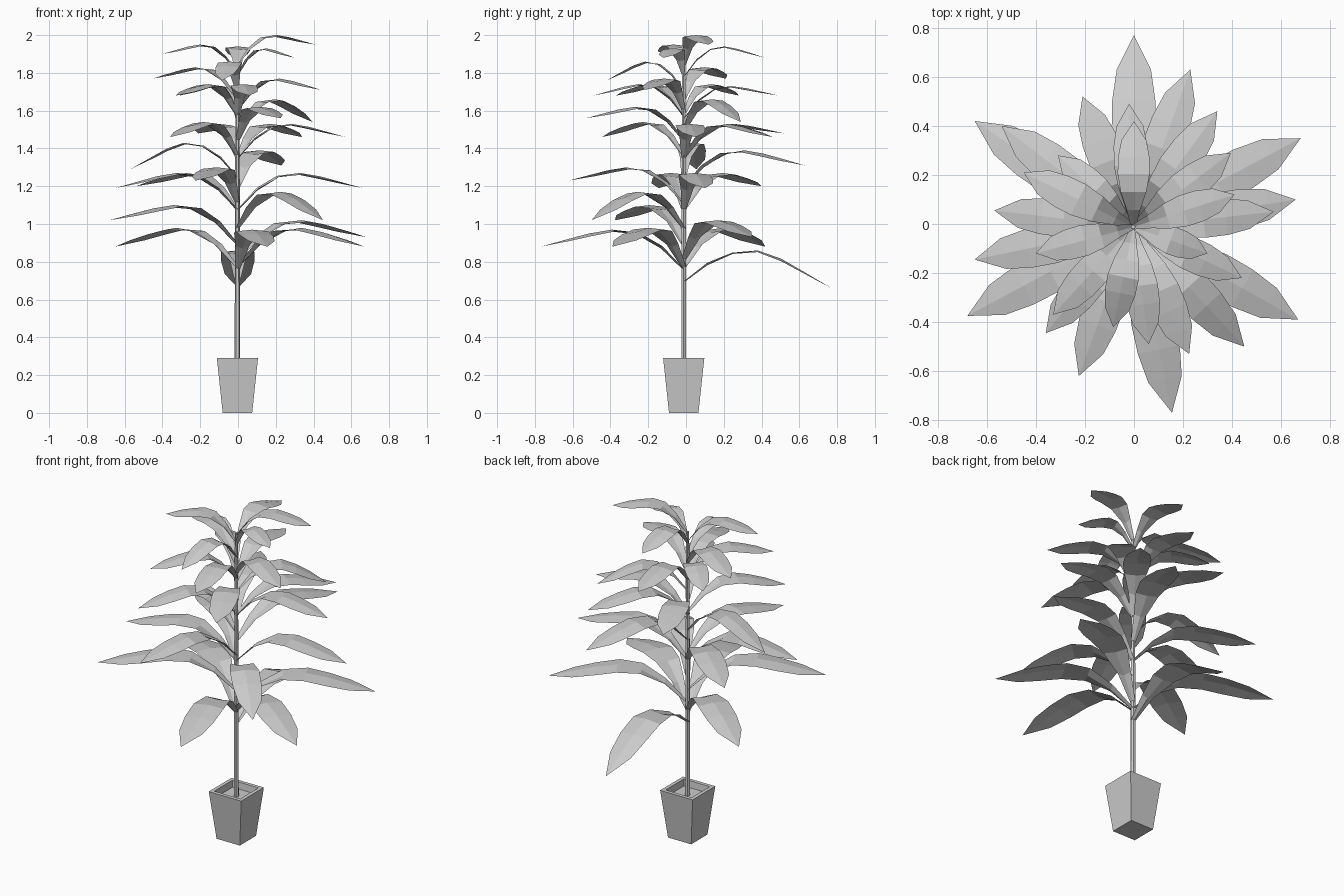
import bpy, bmesh, math
from mathutils import Vector

if "Cube" in bpy.data.objects:
    bpy.data.objects.remove(bpy.data.objects["Cube"])

CX, CY = -0.003, -0.012   # stem axis


def mesh_object(name, bm):
    me = bpy.data.meshes.new(name)
    bm.to_mesh(me)
    bm.free()
    ob = bpy.data.objects.new(name, me)
    bpy.context.collection.objects.link(ob)
    return ob


def loft(name, rings, sides, turn=0.0):
    """Stack of regular polygons (radius, z), capped at both ends."""
    bm = bmesh.new()
    rows = []
    for r, z in rings:
        rows.append([bm.verts.new((CX + r * math.cos(turn + i * math.tau / sides),
                                   CY + r * math.sin(turn + i * math.tau / sides), z))
                     for i in range(sides)])
    for a, b in zip(rows, rows[1:]):
        for i in range(sides):
            j = (i + 1) % sides
            bm.faces.new((a[i], a[j], b[j], b[i]))
    bm.faces.new(rows[0][::-1])
    bm.faces.new(rows[-1])
    return mesh_object(name, bm)


# Square tapered pot with rim and soil level, then the thin trunk
q = math.sqrt(2)
loft("pot", [(0.078 * q, 0), (0.109 * q, 0.29), (0.087 * q, 0.29), (0.083 * q, 0.25)],
     4, math.pi / 4)
loft("trunk", [(0.015, 0.24), (0.013, 1.1), (0.009, 1.85)], 6)

# Leaf shape along its length: (distance, height, half width, edge lift)
PROFILE = [(0.0, 0.0, 0.16, 0.5), (0.16, 0.54, 0.42, 0.35), (0.33, 0.89, 0.80, 0.1),
           (0.50, 1.0, 1.0, -0.1), (0.66, 0.78, 0.98, -0.15), (0.82, 0.42, 0.78, -0.12)]


def leaf(i, x, y, z, sag):
    d = Vector((x - CX, y - CY, 0))
    length = d.length
    side = Vector((-d.y, d.x, 0)).normalized()
    peak = z + sag
    base = max(0.69, peak - (0.10 + 0.15 * length))
    width = 0.035 + 0.070 * length
    bm = bmesh.new()
    rows = []
    for t, h, w, lift in PROFILE:
        low = base if t <= 0.5 else z
        mid = Vector((CX, CY, low + (peak - low) * h)) + d * t
        up = Vector((0, 0, lift * w * width))
        rows.append([bm.verts.new(mid - side * w * width + up), bm.verts.new(mid),
                     bm.verts.new(mid + side * w * width + up)])
    tip = bm.verts.new((x, y, z))
    for a, b in zip(rows, rows[1:]):
        for k in (0, 1):
            bm.faces.new((a[k + 1], a[k], b[k], b[k + 1]))
    for k in (0, 1):
        bm.faces.new((rows[-1][k + 1], rows[-1][k], tip))
    bm.normal_update()
    if sum(f.normal.z for f in bm.faces) < 0:
        bmesh.ops.reverse_faces(bm, faces=bm.faces[:])
    mesh_object(f"leaf_{i:02d}", bm)


# Leaf tips and how far each droops from its highest point, lowest first
TIPS = [
    (0.00, 0.77, 0.66, 0.20), (0.155, -0.77, 0.88, 0.09), (0.67, -0.39, 0.88, 0.10),
    (-0.65, 0.42, 0.88, 0.10), (0.68, 0.35, 0.93, 0.09), (-0.68, -0.375, 1.02, 0.08),
    (0.45, -0.50, 1.02, 0.15), (0.66, 0.10, 1.19, 0.08), (-0.65, -0.145, 1.19, 0.08),
    (-0.54, 0.40, 1.20, 0.07), (-0.225, -0.62, 1.23, 0.07), (0.23, 0.63, 1.31, 0.08),
    (-0.57, 0.055, 1.29, 0.14), (0.57, 0.05, 1.46, 0.07), (-0.36, -0.445, 1.46, 0.08),
    (-0.21, 0.52, 1.48, 0.05), (0.34, 0.46, 1.46, 0.07), (0.225, -0.53, 1.56, 0.06),
    (0.395, 0.29, 1.54, 0.12), (-0.33, -0.37, 1.68, 0.06), (-0.31, 0.28, 1.68, 0.06),
    (0.06, -0.49, 1.68, 0.06), (-0.02, 0.49, 1.68, 0.05), (0.44, -0.22, 1.71, 0.06),
    (-0.085, -0.42, 1.76, 0.10), (-0.45, 0.21, 1.77, 0.06), (0.30, -0.12, 1.88, 0.05),
    (0.00, 0.42, 1.88, 0.06), (-0.40, -0.12, 1.90, 0.05), (0.41, 0.12, 1.95, 0.05),
]
for i, tip in enumerate(TIPS):
    leaf(i + 1, *tip)
